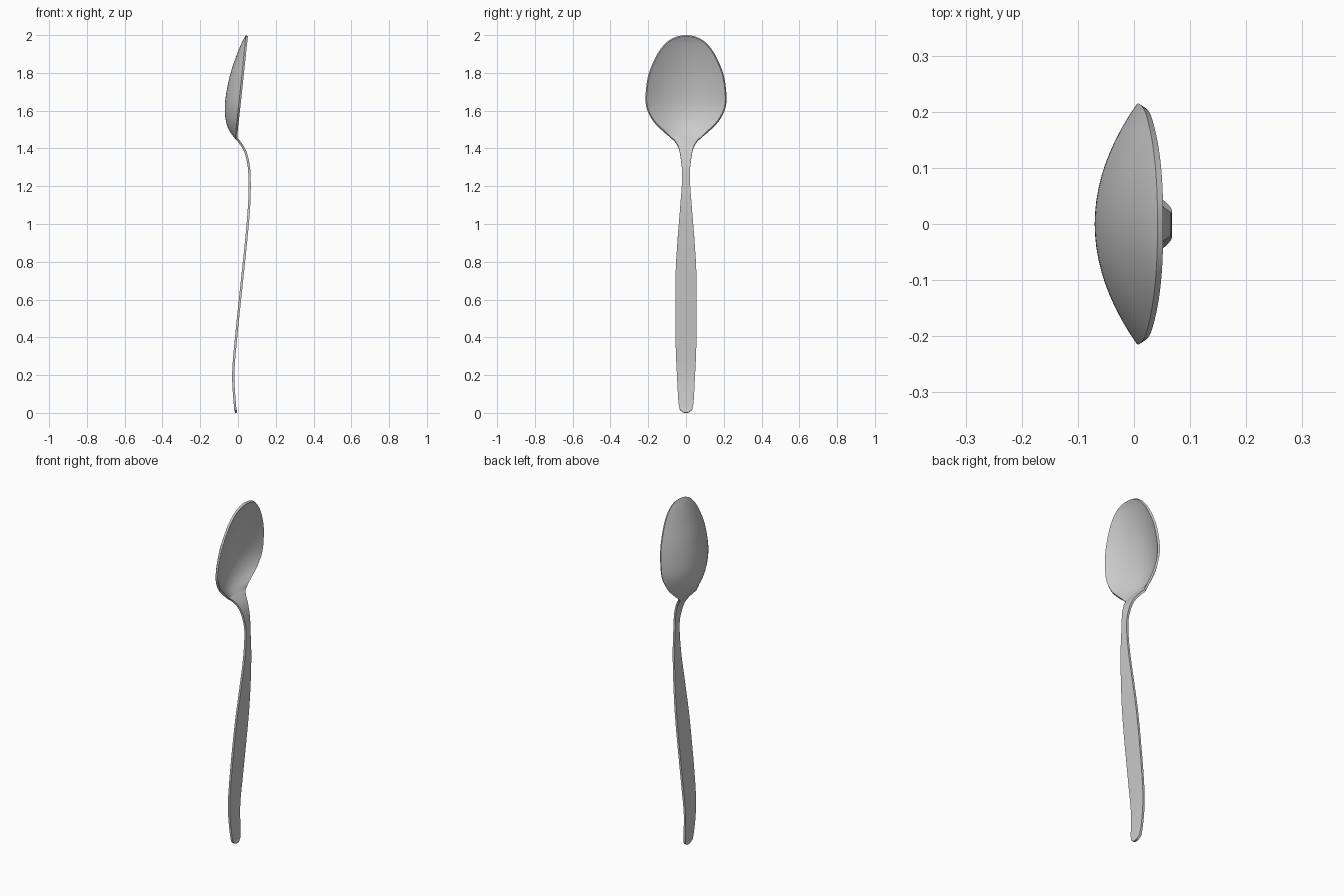
import bpy
import bmesh
from mathutils import Vector

cube = bpy.data.objects.get("Cube")
if cube:
    bpy.data.objects.remove(cube, do_unlink=True)

THICKNESS = 0.012
COLUMNS = 20
STEPS = 5

# Stations from handle end to bowl tip: height, back centre line, half width
stations = [Vector(p) for p in (
    (0, -.016, 0), (.007, -.017, .022), (.04, -.022, .038), (.2, -.031, .048),
    (.38, -.018, .055), (.7, .015, .056), (.9, .036, .046), (1.1, .053, .03),
    (1.25, .055, .02), (1.33, .047, .026), (1.39, .029, .036),
    (1.43, .003, .055), (1.46, -.022, .086), (1.5, -.049, .132),
    (1.55, -.065, .178), (1.62, -.07, .21), (1.7, -.061, .213),
    (1.8, -.039, .196), (1.9, -.005, .152), (1.96, .02, .105),
    (1.99, .036, .056), (2, .042, 0))]


def mirrored(p):
    return Vector((p.x, p.y, -p.z))


def spline(a, b, c, d, t):
    return 0.5 * (2 * b + (c - a) * t + (2 * a - 5 * b + 4 * c - d) * t ** 2
                  + (3 * b - a - 3 * c + d) * t ** 3)


# Smooth the stations, rounding both ends by reflecting the outline
path = [mirrored(stations[1])] + stations + [mirrored(stations[-2])]
rows = [spline(*path[i:i + 4], s / STEPS)
        for i in range(len(stations) - 1) for s in range(STEPS)]
rows.append(stations[-1])

# Loft: flat sections along the handle, dished sections in the bowl
bm = bmesh.new()
grid = []
for z, back, width in rows:
    rim = max(back, -.015 + .057 * (z - 1.45) / .55) if z > 1.43 else back
    ring = []
    for c in range(COLUMNS + 1):
        t = 2 * c / COLUMNS - 1
        ring.append(bm.verts.new((back + (rim - back) * t * t, width * t, z)))
    grid.append(ring)
for low, high in zip(grid, grid[1:]):
    for c in range(COLUMNS):
        bm.faces.new((low[c], low[c + 1], high[c + 1], high[c]))
bmesh.ops.remove_doubles(bm, verts=bm.verts, dist=1e-5)

mesh = bpy.data.meshes.new("spoon")
bm.to_mesh(mesh)
bm.free()
spoon = bpy.data.objects.new("spoon", mesh)
bpy.context.collection.objects.link(spoon)

# Sheet thickness towards the inside of the bowl
solid = spoon.modifiers.new("thickness", "SOLIDIFY")
solid.thickness = THICKNESS
solid.offset = 1

# Steel colour
steel = bpy.data.materials.new("steel grey")
steel.use_nodes = True
color = (.6, .6, .6, 1)
steel.diffuse_color = color
steel.node_tree.nodes["Principled BSDF"].inputs["Base Color"].default_value = color
mesh.materials.append(steel)

# Smooth faces with a crisp rim
bpy.context.view_layer.objects.active = spoon
spoon.select_set(True)
bpy.ops.object.modifier_apply(modifier=solid.name)
bpy.ops.object.shade_smooth_by_angle(angle=.6)
